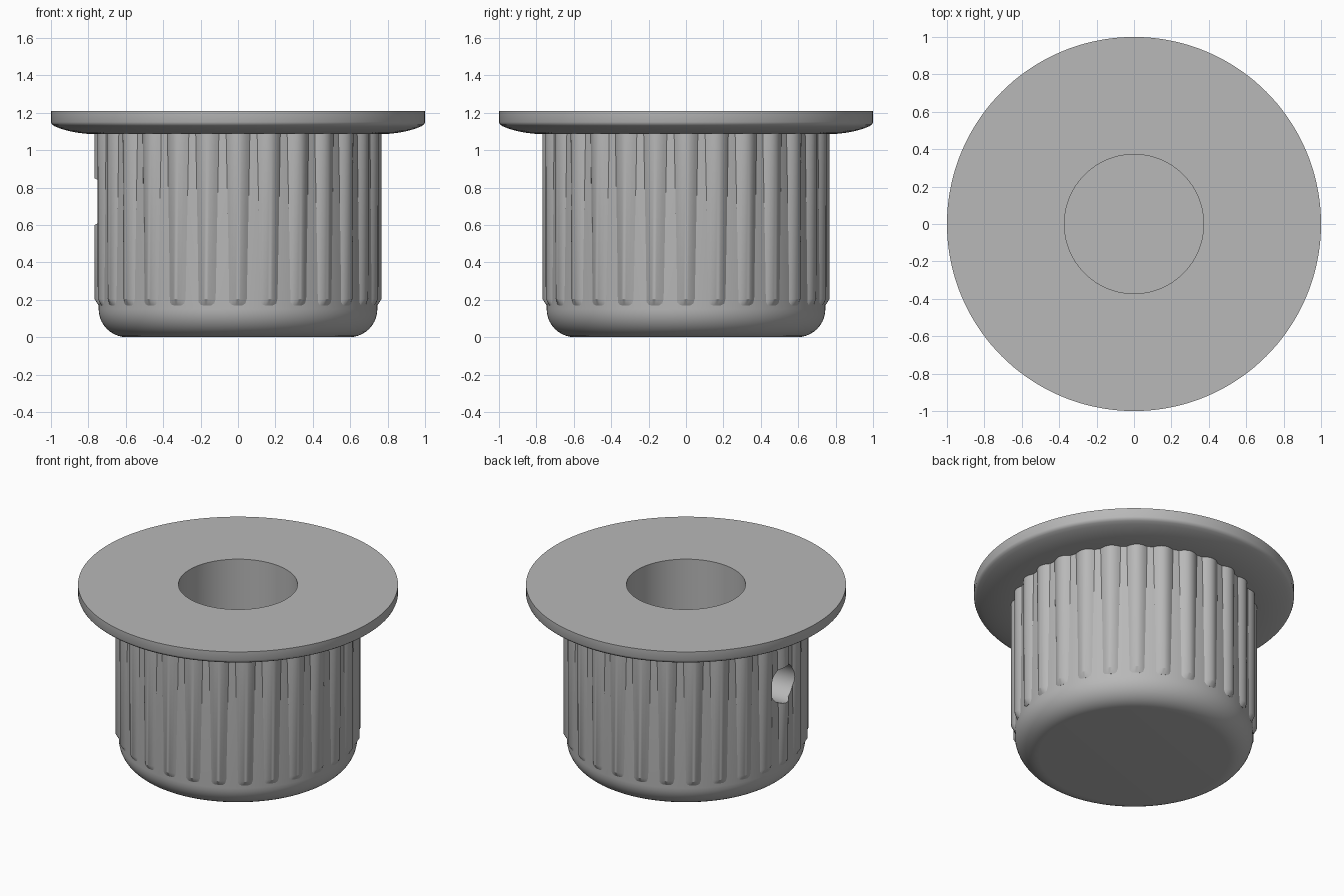
import bpy, bmesh
from math import sin, cos, pi, radians
from mathutils import Matrix, Vector

if "Cube" in bpy.data.objects:
    bpy.data.objects.remove(bpy.data.objects["Cube"])

RIBS = 28
BODY_R, RIB_R, FLANGE_R, BORE_R = 0.745, 0.768, 1.0, 0.372
FLANGE_Z, TOP_Z = 1.085, 1.21

gray = bpy.data.materials.new("plain gray")
gray.use_nodes = True
gray.diffuse_color = (0.48, 0.48, 0.48, 1)
gray.node_tree.nodes["Principled BSDF"].inputs["Base Color"].default_value = (0.48, 0.48, 0.48, 1)


def make_object(name, bm):
    bmesh.ops.recalc_face_normals(bm, faces=bm.faces)
    mesh = bpy.data.meshes.new(name)
    bm.to_mesh(mesh)
    bm.free()
    mesh.materials.append(gray)
    obj = bpy.data.objects.new(name, mesh)
    bpy.context.collection.objects.link(obj)
    return obj


def arc(cx, cz, rx, rz, start, end, steps):
    angles = [radians(start + (end - start) * i / steps) for i in range(steps + 1)]
    return [(cx + rx * cos(a), cz + rz * sin(a)) for a in angles]


def lathe(name, profile, segments):
    bm = bmesh.new()
    verts = [bm.verts.new((r, 0, z)) for r, z in profile]
    edges = [bm.edges.new(pair) for pair in zip(verts, verts[1:])]
    bmesh.ops.spin(bm, geom=verts + edges, cent=(0, 0, 0), axis=(0, 0, 1),
                   angle=2 * pi, steps=segments, use_duplicate=False)
    bmesh.ops.remove_doubles(bm, verts=bm.verts, dist=0.0001)
    return make_object(name, bm)


# Turned body: rounded base, straight wall, dished flange and blind bore
profile = [(0, 0)]
profile += arc(0.595, 0.15, BODY_R - 0.595, 0.15, -90, 0, 10)
profile += [(BODY_R - 0.004, FLANGE_Z)]
profile += arc(0.75, FLANGE_Z + 0.15, 0.33, 0.15, -90, -45, 8)
profile += [(0.995, 1.138), (FLANGE_R, 1.15), (FLANGE_R, TOP_Z)]
profile += [(BORE_R, TOP_Z), (BORE_R, 0.25), (0, 0.25)]
body = lathe("knob_body", profile, 144)


# Grip ribs: domed strips, slightly wider at the top, chamfered at the bottom
def rib_section(half_width, crown, z):
    root = BODY_R - 0.02
    pts = [Vector((root, -half_width, z))]
    for i in range(9):
        t = -1 + i / 4
        base = BODY_R - 0.008
        pts.append(Vector((base + (crown - base) * (1 - t * t), half_width * t, z)))
    return pts + [Vector((root, half_width, z))]


bm = bmesh.new()
sections = [rib_section(0.053, BODY_R + 0.001, 0.17),
            rib_section(0.053, RIB_R, 0.205),
            rib_section(0.065, RIB_R, FLANGE_Z + 0.01)]
for k in range(RIBS):
    turn = Matrix.Rotation(2 * pi * k / RIBS, 3, "Z")
    rings = [[bm.verts.new(turn @ p) for p in s] for s in sections]
    for low, high in zip(rings, rings[1:]):
        for i in range(len(low)):
            j = (i + 1) % len(low)
            bm.faces.new((low[i], low[j], high[j], high[i]))
    bm.faces.new(rings[0])
    bm.faces.new(rings[-1])
ribs = make_object("grip_ribs", bm)

# Set screw hole through the right-hand wall into the bore
bm = bmesh.new()
bmesh.ops.create_cone(bm, cap_ends=True, segments=48, radius1=0.125, radius2=0.125, depth=0.8,
                      matrix=Matrix.Translation((-0.6, 0, 0.725)) @ Matrix.Rotation(pi / 2, 4, "Y"))
cutter = make_object("screw_hole_cutter", bm)
cutter.hide_render = True

for obj in (body, ribs):
    cut = obj.modifiers.new("screw_hole", "BOOLEAN")
    cut.operation = "DIFFERENCE"
    cut.solver = "EXACT"
    cut.object = cutter
    bpy.ops.object.select_all(action="DESELECT")
    obj.select_set(True)
    bpy.context.view_layer.objects.active = obj
    bpy.ops.object.modifier_apply(modifier=cut.name)
    bpy.ops.object.shade_smooth_by_angle(angle=radians(30))
bpy.data.objects.remove(cutter)
